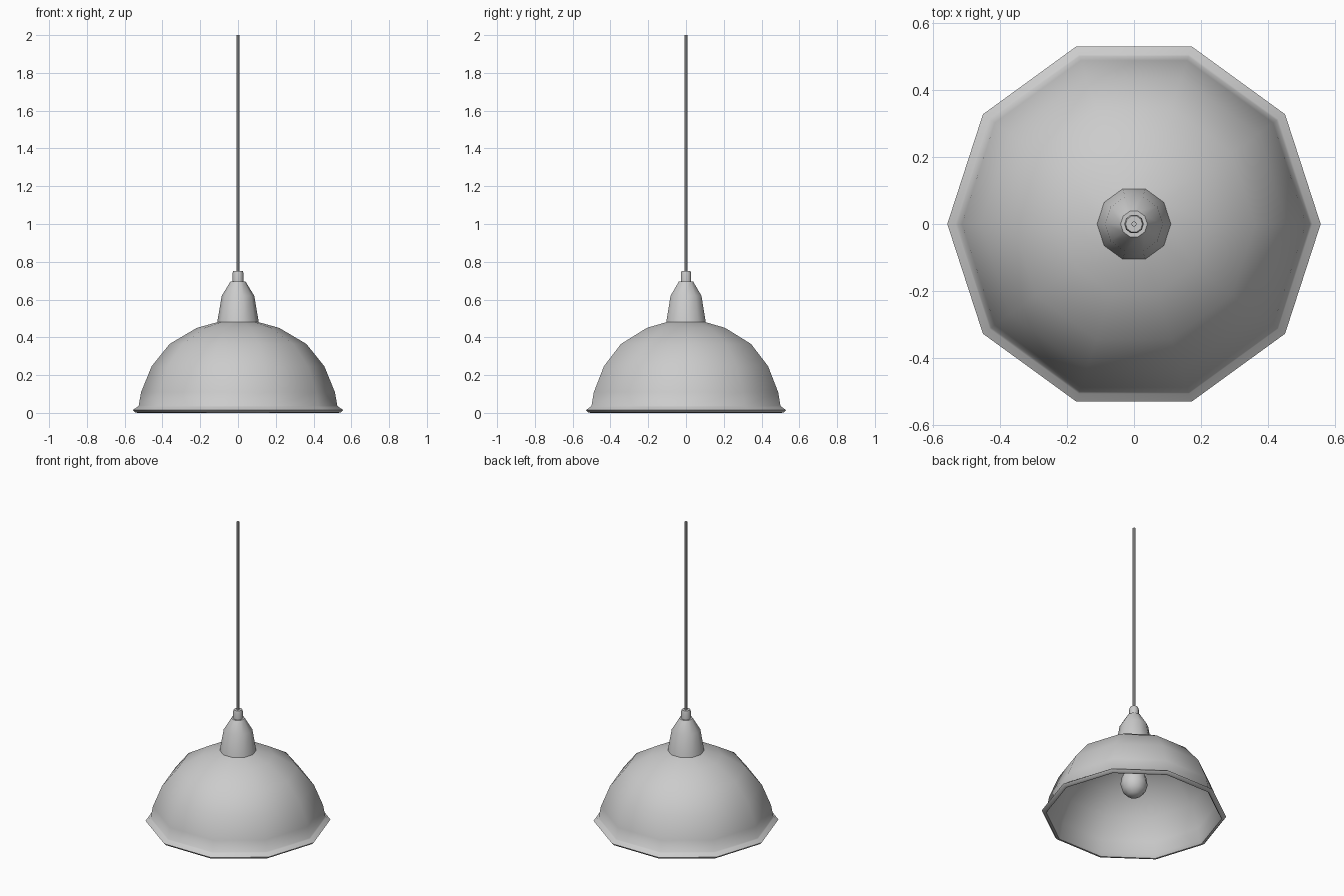
import bpy, math

if "Cube" in bpy.data.objects:
    bpy.data.objects.remove(bpy.data.objects["Cube"])


def lathe(name, profile, sides, smooth_angle=40):
    """Spin a (radius, z) profile about z; zero radius makes a pole."""
    verts, rings, faces = [], [], []
    for r, z in profile:
        if r == 0:
            rings.append([len(verts)] * sides)
            verts.append((0, 0, z))
        else:
            start = len(verts)
            for i in range(sides):
                a = 2 * math.pi * i / sides
                verts.append((r * math.cos(a), r * math.sin(a), z))
            rings.append(list(range(start, start + sides)))
    for lo, hi in zip(rings, rings[1:]):
        for i in range(sides):
            j = (i + 1) % sides
            face = list(dict.fromkeys((lo[i], lo[j], hi[j], hi[i])))
            faces.append(face)
    mesh = bpy.data.meshes.new(name)
    mesh.from_pydata(verts, [], faces)
    mesh.update()
    obj = bpy.data.objects.new(name, mesh)
    bpy.context.collection.objects.link(obj)
    bpy.ops.object.select_all(action='DESELECT')
    obj.select_set(True)
    bpy.context.view_layer.objects.active = obj
    bpy.ops.object.shade_smooth_by_angle(angle=math.radians(smooth_angle))
    return obj


# Shade: inner lining, rolled rim, outer dome and neck in one closed profile
dome = [(0.513, 0.11), (0.457, 0.247), (0.362, 0.365),
        (0.218, 0.45), (0.11, 0.48), (0.086, 0.62), (0.04, 0.695)]
inner = [(r - 0.01, z - 0.01) for r, z in dome]
lathe("shade",
      [(0, 0.685)] + inner[::-1]
      + [(0.518, 0.02), (0.53, 0.0), (0.545, 0.002), (0.557, 0.015),
         (0.532, 0.032), (0.526, 0.037)]
      + dome + [(0, 0.695)], 10, 48)

# Cable grip on top of the neck
lathe("cable_grip", [(0, 0.69), (0.029, 0.69), (0.029, 0.738),
                     (0.025, 0.752), (0, 0.752)], 10)

# Hanging cable
lathe("cable", [(0, 0.74), (0.008, 0.74), (0.008, 2.0), (0, 2.0)], 8)

# Light bulb hanging inside the shade
lathe("bulb", [(0, 0.13), (0.04, 0.142), (0.07, 0.172), (0.082, 0.215),
               (0.075, 0.262), (0.052, 0.315), (0.038, 0.36),
               (0.038, 0.5), (0, 0.5)], 10, 50)
